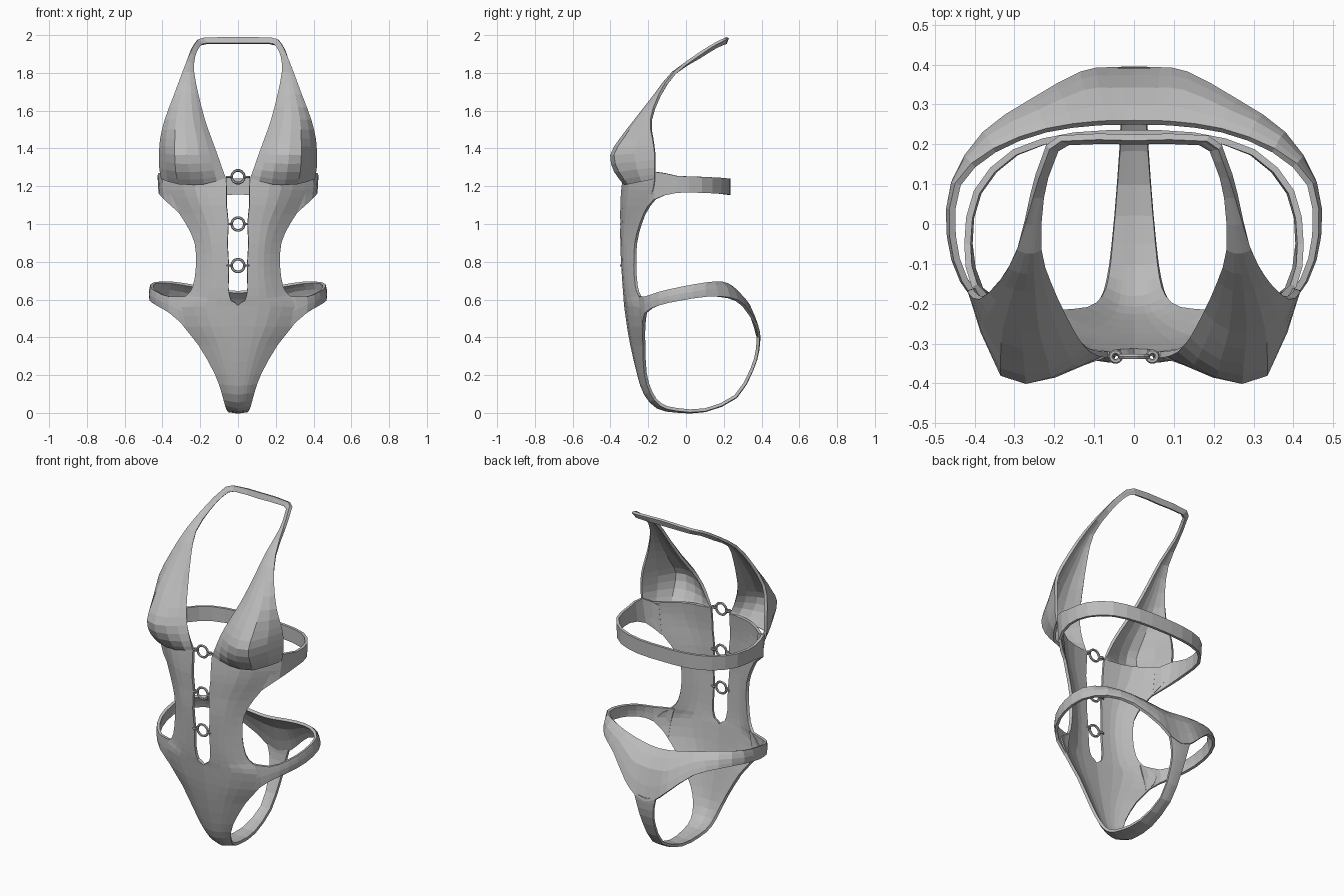
import bpy, bmesh, math
from mathutils import Vector


def material(name, rgb):
    m = bpy.data.materials.new(name)
    m.diffuse_color = (*rgb, 1)
    return m


FABRIC = material("grey fabric", (0.5, 0.5, 0.5))


def catmull(a, b, c, d, t):
    return 0.5 * (2 * b + (c - a) * t + (2 * a - 5 * b + 4 * c - d) * t * t
                  + (3 * b - a - 3 * c + d) * t ** 3)


def smooth(seq, steps):
    """Catmull-Rom refinement of a list of points."""
    n = len(seq) - 1
    out = []
    for i in range(n):
        a, b, c, d = (seq[max(0, min(n, i + o))] for o in (-1, 0, 1, 2))
        out += [catmull(a, b, c, d, s / steps) for s in range(steps)]
    return out + [seq[-1]]


def loft(name, rows, across=2, along=2, thick=0.016):
    """Sheet through rows of points, mirrored in x and thickened."""
    columns = [smooth([Vector(r[k]) for r in rows], along) for k in range(len(rows[0]))]
    bm = bmesh.new()
    grid = []
    for row in zip(*columns):
        line = smooth(list(row), across)
        grid.append([bm.verts.new((max(0, p.x), p.y, p.z)) for p in line])
    for r0, r1 in zip(grid, grid[1:]):
        for j in range(len(r0) - 1):
            bm.faces.new((r0[j], r0[j + 1], r1[j + 1], r1[j]))
    bmesh.ops.recalc_face_normals(bm, faces=bm.faces)
    me = bpy.data.meshes.new(name)
    bm.to_mesh(me)
    bm.free()
    me.materials.append(FABRIC)
    ob = bpy.data.objects.new(name, me)
    bpy.context.collection.objects.link(ob)
    mir = ob.modifiers.new("mirror", 'MIRROR')
    mir.use_clip = True
    sol = ob.modifiers.new("thickness", 'SOLIDIFY')
    sol.thickness = thick
    sol.offset = 0


def panel_row(xi, yi, zi, xo, yo, zo, bulge=0.78):
    """Row whose middle stays close to the inner depth, so it wraps round the body."""
    return ((xi, yi, zi),
            ((xi + xo) / 2, yi * bulge + yo * (1 - bulge), (zi + zo) / 2),
            (xo, yo, zo))


# Front panel: back strap, gusset, lower front, then the split waist
loft("front_panel", [panel_row(*r) for r in (
    (0, .385, .40, .070, .382, .41),
    (0, .380, .33, .050, .377, .33),
    (0, .350, .23, .038, .348, .23),
    (0, .265, .085, .032, .262, .088),
    (0, .10, .012, .042, .10, .016),
    (0, -.05, .009, .055, -.05, .018),
    (0, -.15, .03, .066, -.135, .045),
    (0, -.215, .10, .083, -.185, .11),
    (0, -.25, .20, .120, -.215, .21),
    (0, -.285, .35, .205, -.222, .36),
    (0, -.305, .46, .285, -.222, .46),
    (0, -.32, .57, .340, -.215, .56),
    (.035, -.322, .595, .270, -.245, .62),
    (.05, -.327, .66, .235, -.262, .67),
    (.048, -.335, .78, .218, -.27, .78),
    (.055, -.34, .90, .225, -.265, .90),
    (.05, -.34, 1.0, .27, -.24, 1.0),
    (.06, -.34, 1.1, .335, -.20, 1.1),
    (.06, -.335, 1.18, .385, -.17, 1.18),
    (.062, -.328, 1.245, .40, -.16, 1.245))], across=3)

# Cups running up into the halter neck strap
loft("cups_and_halter", [
    ((.065, -.328, 1.245), (.18, -.325, 1.215), (.31, -.30, 1.215), (.40, -.165, 1.24)),
    ((.085, -.326, 1.29), (.19, -.367, 1.28), (.325, -.35, 1.28), (.41, -.165, 1.30)),
    ((.115, -.315, 1.37), (.21, -.378, 1.365), (.33, -.375, 1.365), (.41, -.165, 1.38)),
    ((.145, -.28, 1.45), (.22, -.335, 1.45), (.33, -.325, 1.45), (.405, -.175, 1.45)),
    ((.18, -.215, 1.55), (.24, -.262, 1.55), (.325, -.255, 1.55), (.382, -.185, 1.55)),
    ((.213, -.14, 1.68), (.25, -.163, 1.68), (.30, -.16, 1.68), (.335, -.14, 1.68)),
    ((.235, -.06, 1.80), (.252, -.068, 1.80), (.272, -.068, 1.80), (.292, -.06, 1.80)),
    ((.230, .07, 1.882), (.238, .07, 1.888), (.247, .07, 1.893), (.257, .07, 1.90)),
    ((.205, .16, 1.937), (.212, .16, 1.944), (.22, .16, 1.95), (.228, .16, 1.957)),
    ((.165, .205, 1.955), (.172, .208, 1.965), (.18, .212, 1.973), (.185, .215, 1.983)),
    ((0, .207, 1.955), (0, .210, 1.965), (0, .213, 1.975), (0, .217, 1.988))])

# Chest band round the back
loft("chest_band", [panel_row(*c, bulge=0.5) for c in (
    (.33, -.215, 1.23, .31, -.215, 1.06),
    (.40, -.155, 1.275, .385, -.165, 1.13),
    (.418, -.05, 1.255, .413, -.05, 1.165),
    (.395, .08, 1.25, .39, .08, 1.165),
    (.30, .18, 1.245, .295, .18, 1.16),
    (.15, .222, 1.24, .15, .222, 1.155),
    (0, .228, 1.24, 0, .228, 1.155))])

# Hip bands widening into the back panel
loft("hip_band_and_back_panel", [
    ((.25, -.25, .62), (.27, -.243, .53), (.27, -.225, .45)),
    ((.36, -.215, .615), (.365, -.213, .575), (.36, -.212, .53)),
    ((.425, -.14, .64), (.43, -.14, .605), (.425, -.14, .57)),
    ((.455, -.03, .665), (.462, -.03, .63), (.46, -.03, .595)),
    ((.442, .10, .688), (.452, .10, .65), (.45, .105, .615)),
    ((.35, .185, .69), (.365, .215, .655), (.375, .225, .61)),
    ((.22, .235, .67), (.24, .28, .63), (.26, .305, .568)),
    ((.10, .252, .65), (.125, .33, .57), (.135, .375, .46)),
    ((.045, .254, .643), (.06, .335, .555), (.065, .386, .40)),
    ((0, .255, .64), (0, .335, .55), (0, .387, .38))])


def ring(name, x, z, big, small, rot):
    bpy.ops.mesh.primitive_torus_add(major_segments=14, minor_segments=6, major_radius=big,
                                     minor_radius=small, location=(x, -.333, z), rotation=rot)
    ob = bpy.context.object
    ob.name = name
    ob.data.materials.append(FABRIC)


# Rings joining the split front, with a small fixing loop each side
for i, z in enumerate((.78, 1.0, 1.25)):
    ring(f"front_ring_{i + 1}", 0, z, .034, .007, (math.pi / 2, 0, 0))
    for side in (-1, 1):
        ring(f"ring_loop_{i + 1}", side * .046, z, .012, .006, (0, 0, 0))
